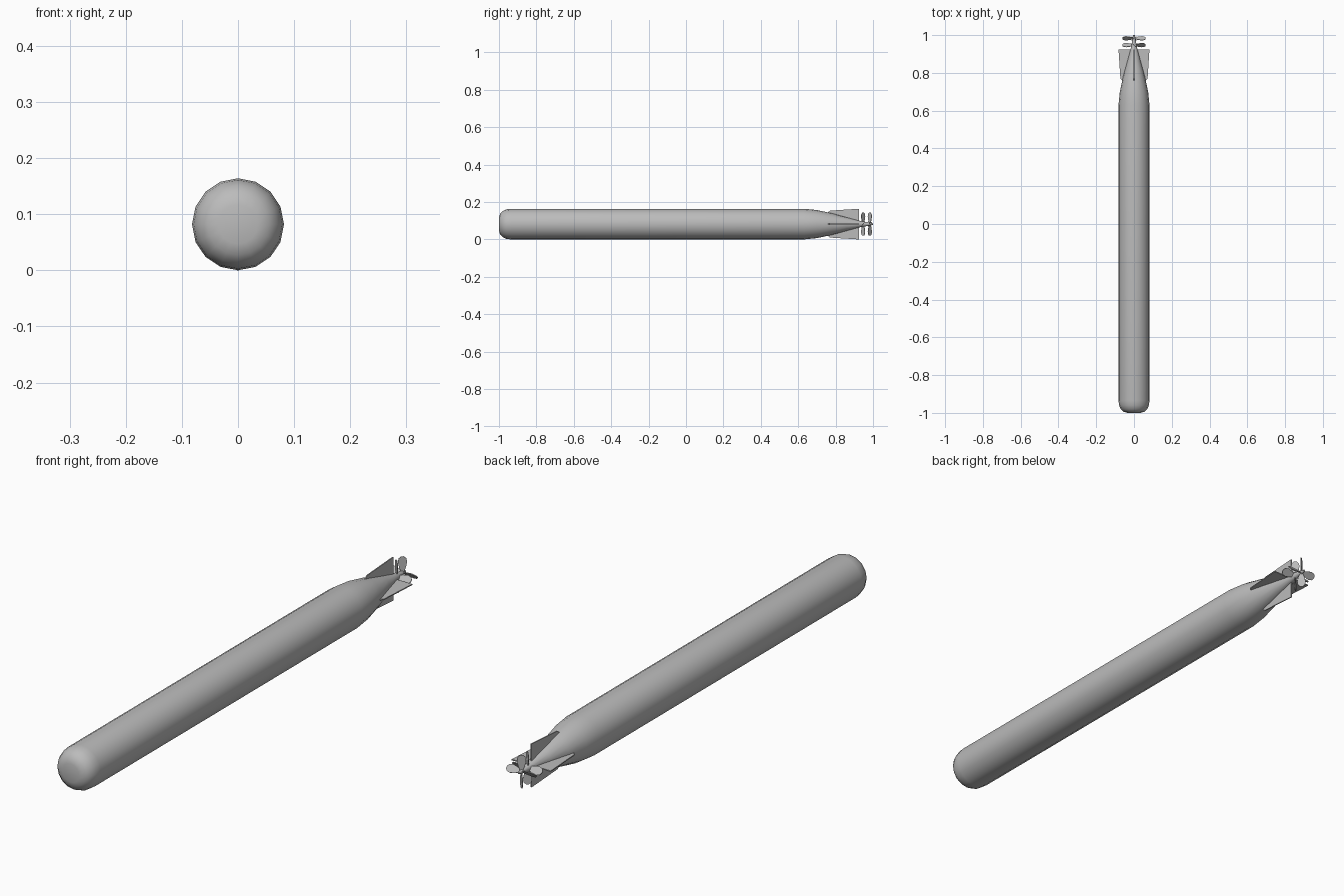
import bpy, bmesh, math
from mathutils import Matrix, Vector

if "Cube" in bpy.data.objects:
    bpy.data.objects.remove(bpy.data.objects["Cube"])

CZ = 0.082  # axis height
grey = bpy.data.materials.new("plain grey")
grey.diffuse_color = (0.5, 0.5, 0.5, 1)
grey.use_nodes = True
grey.node_tree.nodes["Principled BSDF"].inputs["Base Color"].default_value = grey.diffuse_color


def finish(name, bm, smooth=True):
    bmesh.ops.recalc_face_normals(bm, faces=bm.faces)
    me = bpy.data.meshes.new(name)
    bm.to_mesh(me)
    bm.free()
    me.materials.append(grey)
    ob = bpy.data.objects.new(name, me)
    bpy.context.collection.objects.link(ob)
    ob.location.z = CZ
    if smooth:
        bpy.context.view_layer.objects.active = ob
        ob.select_set(True)
        bpy.ops.object.shade_smooth_by_angle(angle=math.radians(40))
        ob.select_set(False)
    return ob


def slab(bm, pts, thickness, mat):
    """Flat outline in (radial, along y), thickened, then placed by mat."""
    rings = [[bm.verts.new(mat @ Vector((s * thickness / 2, y, r))) for r, y in pts]
             for s in (-1, 1)]
    bm.faces.new(rings[0])
    bm.faces.new(rings[1][::-1])
    n = len(pts)
    for i in range(n):
        j = (i + 1) % n
        bm.faces.new((rings[0][i], rings[0][j], rings[1][j], rings[1][i]))


# hull: 16-sided lathe along y
profile = [(-1.0, 0.035), (-0.994, 0.055), (-0.98, 0.070), (-0.96, 0.079), (-0.935, 0.082),
           (0.63, 0.082), (0.70, 0.075), (0.78, 0.058), (0.86, 0.036), (0.93, 0.017),
           (0.97, 0.010), (1.0, 0.004)]
bm = bmesh.new()
N = 16
rings = [[bm.verts.new((r * math.cos(2 * math.pi * k / N), y, r * math.sin(2 * math.pi * k / N)))
          for k in range(N)] for y, r in profile]
for a, b in zip(rings, rings[1:]):
    for k in range(N):
        j = (k + 1) % N
        bm.faces.new((a[k], a[j], b[j], b[k]))
bm.faces.new(rings[0])
bm.faces.new(rings[-1])
finish("hull", bm)

# four tail fins in a cross
bm = bmesh.new()
fin = [(0.055, 0.75), (0.072, 0.77), (0.082, 0.925), (0.014, 0.925), (0.030, 0.86)]
for k in range(4):
    slab(bm, fin, 0.004, Matrix.Rotation(k * math.pi / 2, 4, 'Y'))
finish("tail_fins", bm, False)


# two counter-rotating propellers with four pitched oval blades each
def propeller(name, y, pitch, turn):
    bm = bmesh.new()
    blade = [(0.004, -0.005), (0.022, -0.012), (0.042, -0.016), (0.055, -0.013), (0.062, -0.005),
             (0.062, 0.005), (0.055, 0.013), (0.042, 0.016), (0.022, 0.012), (0.004, 0.005)]
    for k in range(4):
        m = (Matrix.Translation((0, y, 0)) @ Matrix.Rotation(turn + k * math.pi / 2, 4, 'Y')
             @ Matrix.Rotation(pitch, 4, 'Z'))
        slab(bm, blade, 0.003, m)
    finish(name, bm, False)


propeller("front_propeller", 0.947, math.radians(50), 0.0)
propeller("rear_propeller", 0.983, math.radians(-50), 0.0)
